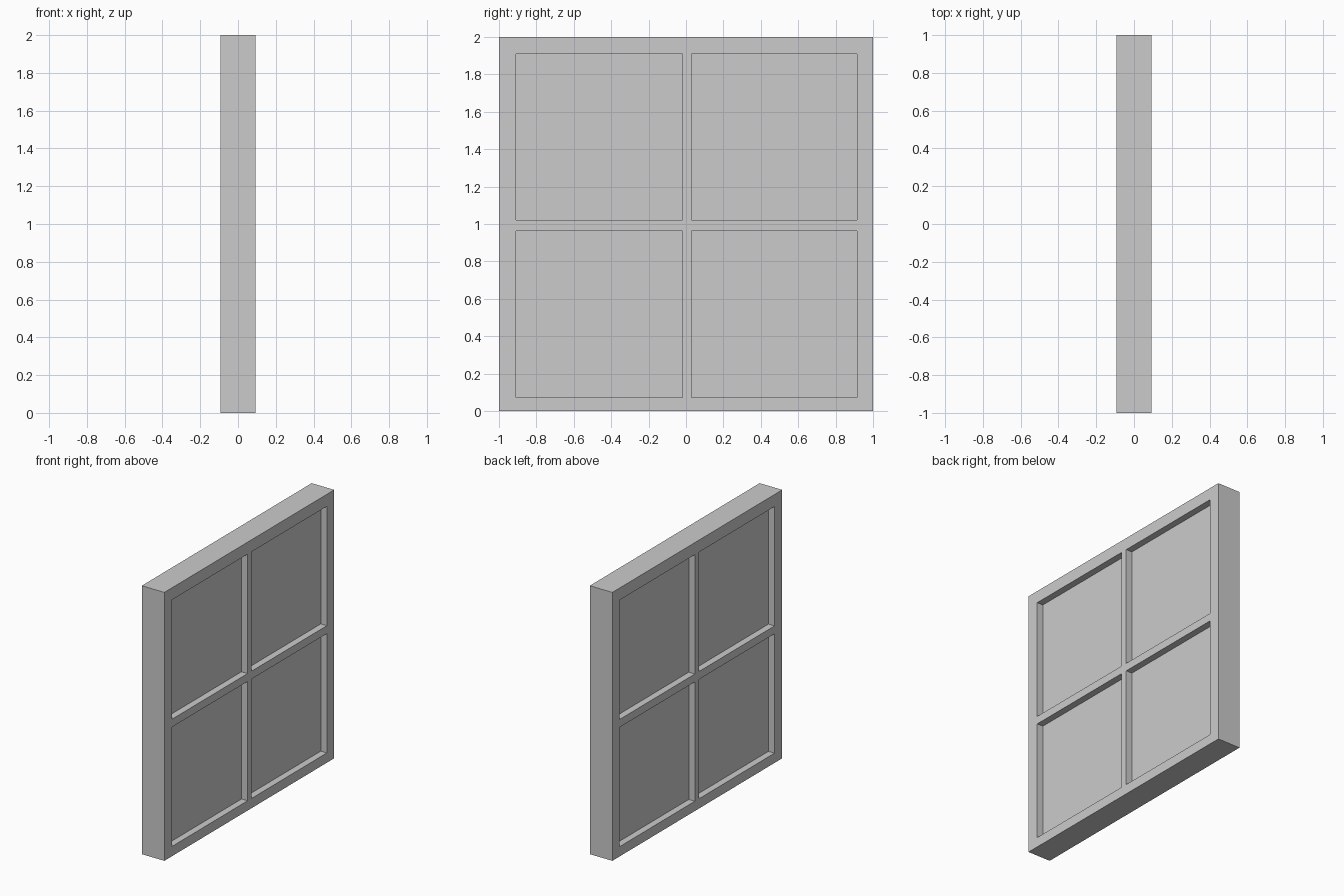
import bpy, bmesh

if "Cube" in bpy.data.objects:
    bpy.data.objects.remove(bpy.data.objects["Cube"])

HALF_DEPTH = 0.093      # frame half thickness along x
PANE_HALF = 0.043       # pane half thickness (recessed on both sides)
YS = [-1.0, -0.909, -0.02, 0.029, 0.913, 1.0]   # stile / opening / mullion lines
ZS = [0.0, 0.073, 0.962, 1.021, 1.91, 2.0]      # rail / opening / crossbar lines


def finish(bm, name):
    bmesh.ops.recalc_face_normals(bm, faces=bm.faces)
    mesh = bpy.data.meshes.new(name)
    bm.to_mesh(mesh)
    bm.free()
    obj = bpy.data.objects.new(name, mesh)
    bpy.context.collection.objects.link(obj)
    return obj


# Frame with cross bars: a flat lattice with four openings, extruded through x
bm = bmesh.new()
grid = [[bm.verts.new((-HALF_DEPTH, y, z)) for z in ZS] for y in YS]
for i in range(5):
    for j in range(5):
        if i % 2 and j % 2:
            continue
        bm.faces.new((grid[i][j], grid[i + 1][j], grid[i + 1][j + 1], grid[i][j + 1]))
ext = bmesh.ops.extrude_face_region(bm, geom=bm.faces[:], use_keep_orig=True)
new_verts = [g for g in ext["geom"] if isinstance(g, bmesh.types.BMVert)]
bmesh.ops.translate(bm, verts=new_verts, vec=(2 * HALF_DEPTH, 0, 0))
finish(bm, "window_frame")

# Four recessed panes filling the openings
for i in (1, 3):
    for j in (1, 3):
        bm = bmesh.new()
        bmesh.ops.create_cube(bm, size=1)
        bmesh.ops.scale(bm, verts=bm.verts,
                        vec=(2 * PANE_HALF, YS[i + 1] - YS[i], ZS[j + 1] - ZS[j]))
        pane = finish(bm, f"pane_{'left' if i == 1 else 'right'}_{'lower' if j == 1 else 'upper'}")
        pane.location = (0, (YS[i] + YS[i + 1]) / 2, (ZS[j] + ZS[j + 1]) / 2)
